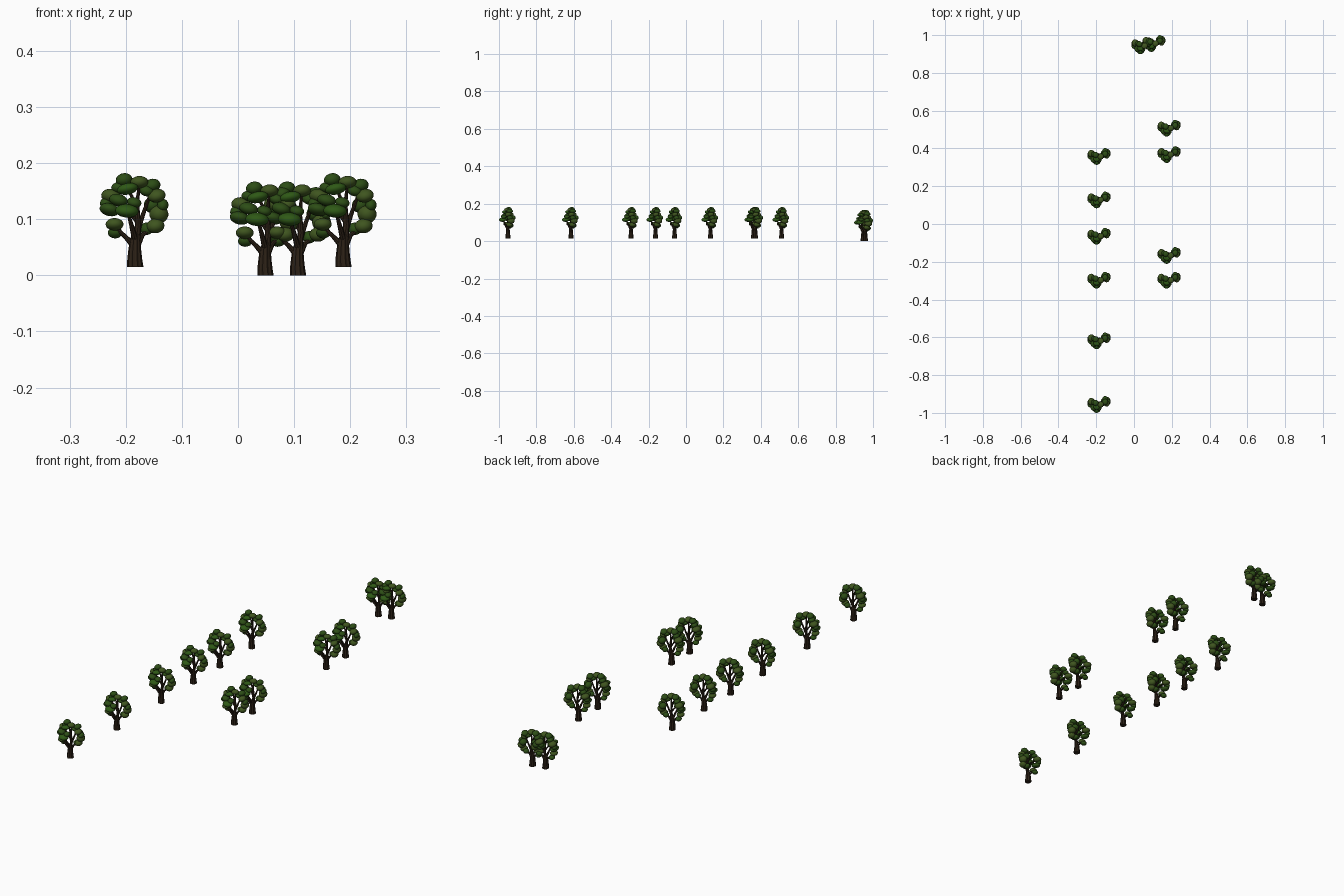
import bpy, bmesh, math, random
from mathutils import Vector, Matrix

random.seed(4)

def material(name, rgb):
    m = bpy.data.materials.new(name)
    m.diffuse_color = (*rgb, 1)
    return m

BARK = material("bark", (0.025, 0.015, 0.008))
LEAVES = [material("leaf_dark", (0.026, 0.075, 0.008)),
          material("leaf_bright", (0.028, 0.1, 0.008)),
          material("leaf_olive", (0.05, 0.092, 0.014))]

def tube(bm, stations, sides, groove=0.0):
    """Tapered limb through (x, y, z, radius) stations, capped at both ends."""
    pts = [Vector(s[:3]) for s in stations]
    rings = []
    for i, s in enumerate(stations):
        d = (pts[min(i + 1, len(pts) - 1)] - pts[max(i - 1, 0)]).normalized()
        if i == 0 and s[2] == 0:
            d = Vector((0, 0, 1))
        q = Vector((0, 0, 1)).rotation_difference(d)
        ring = []
        for k in range(sides):
            a = 2 * math.pi * k / sides
            r = s[3] * (1 - groove * (k % 2))
            ring.append(bm.verts.new(pts[i] + q @ Vector((r * math.cos(a), r * math.sin(a), 0))))
        rings.append(ring)
    for lo, hi in zip(rings, rings[1:]):
        for k in range(sides):
            n = (k + 1) % sides
            bm.faces.new((lo[k], lo[n], hi[n], hi[k]))
    bm.faces.new(rings[0][::-1])
    bm.faces.new(rings[-1])

# Grooved trunk and forking branches
bm = bmesh.new()
tube(bm, [(0, 0, 0, .0145), (-.001, 0, .012, .0135), (-.001, 0, .03, .0115),
          (0, 0, .048, .0098), (.003, 0, .06, .0065)], 20, 0.12)
limbs = [
    [(.002, 0, .05, .0075), (.005, 0, .075, .0055), (.003, 0, .11, .004), (.007, -.003, .148, .002)],
    [(-.003, 0, .038, .006), (-.018, -.003, .054, .004), (-.037, -.006, .072, .003)],
    [(0, -.002, .048, .006), (-.007, -.016, .075, .004), (-.014, -.026, .1, .0025)],
    [(.003, 0, .037, .006), (.013, .005, .057, .004), (.037, .012, .076, .003)],
    [(.004, 0, .065, .005), (.016, .007, .1, .0035), (.03, .011, .14, .002)],
    [(.005, 0, .078, .004), (-.015, .004, .104, .003), (-.043, .01, .123, .002)],
    [(.003, 0, .1, .004), (-.006, .003, .125, .003), (-.02, .005, .152, .002)],
]
for limb in limbs:
    tube(bm, limb, 8)
trunk_mesh = bpy.data.meshes.new("trunk")
bm.to_mesh(trunk_mesh)
bm.free()
trunk_mesh.materials.append(BARK)

# Foliage clumps: centre, radii, leaf colour
clumps = [
    ((-.020, .005, .155), (.015, .016, .012), 0),
    ((.007, -.004, .151), (.016, .016, .011), 2),
    ((.030, .010, .145), (.015, .017, .012), 0),
    ((.020, .004, .136), (.014, .015, .010), 0),
    ((-.043, .012, .126), (.018, .019, .013), 2),
    ((-.030, .008, .141), (.013, .015, .010), 0),
    ((-.014, -.014, .139), (.019, .017, .010), 1),
    ((.038, .002, .127), (.016, .017, .012), 2),
    ((.049, .010, .110), (.010, .015, .011), 0),
    ((.042, .016, .094), (.017, .020, .016), 2),
    ((.036, .008, .073), (.016, .017, .013), 2),
    ((.020, .016, .068), (.012, .014, .011), 0),
    ((-.046, .000, .102), (.018, .021, .011), 0),
    ((-.015, -.028, .100), (.021, .020, .012), 1),
    ((-.037, -.008, .076), (.016, .017, .011), 2),
    ((-.036, .005, .061), (.013, .014, .010), 0),
    ((-.052, .010, .113), (.011, .014, .011), 0),
    ((.030, .024, .110), (.015, .017, .014), 0),
    ((-.030, -.020, .119), (.017, .017, .011), 0),
    ((-.002, -.022, .115), (.013, .014, .009), 0),
]
bm = bmesh.new()
for centre, radii, colour in clumps:
    tilt = Matrix.Rotation(random.uniform(-.3, .3), 4, 'Y') @ Matrix.Rotation(random.uniform(-.2, .2), 4, 'X')
    mat = Matrix.Translation(centre) @ tilt @ Matrix.Diagonal((*radii, 1))
    verts = bmesh.ops.create_icosphere(bm, subdivisions=3, radius=1, matrix=mat)["verts"]
    for f in {f for v in verts for f in v.link_faces}:
        f.material_index = colour
        f.smooth = True
leaf_mesh = bpy.data.meshes.new("foliage")
bm.to_mesh(leaf_mesh)
bm.free()
for m in LEAVES:
    leaf_mesh.materials.append(m)

# Tree positions: left row, right pairs, back pair
spots = [(-.183, y, .015) for y in (-.952, -.615, -.294, -.061, .131, .361)]
spots += [(.188, y, .015) for y in (-.294, -.163, .371, .511)]
spots += [(.049, .947, 0), (.107, .959, 0)]
for i, spot in enumerate(spots, 1):
    for name, mesh in (("trunk", trunk_mesh), ("foliage", leaf_mesh)):
        ob = bpy.data.objects.new(f"tree_{i}_{name}", mesh)
        ob.location = spot
        bpy.context.collection.objects.link(ob)
